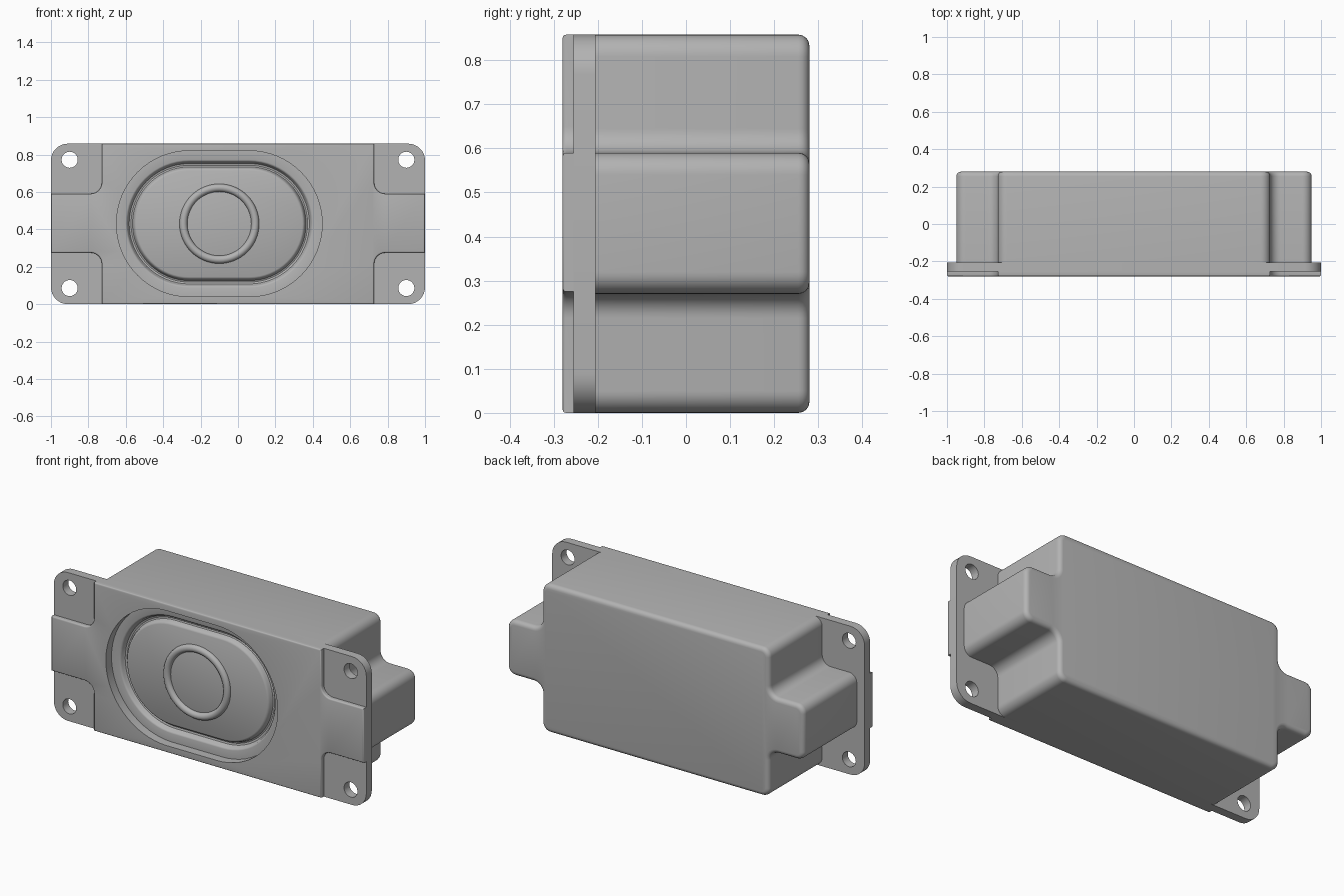
import bpy, bmesh, math
from mathutils import Vector

if "Cube" in bpy.data.objects:
    bpy.data.objects.remove(bpy.data.objects["Cube"], do_unlink=True)

MID = 0.43          # height of the centre line
TOP = 0.858         # overall height
CONE_X = -0.1       # sideways position of the speaker cone

grey = bpy.data.materials.new("grey plastic")
grey.use_nodes = True
grey.diffuse_color = (0.45, 0.45, 0.45, 1)
grey.node_tree.nodes["Principled BSDF"].inputs["Base Color"].default_value = (0.45, 0.45, 0.45, 1)


def finish(bm, name):
    bmesh.ops.recalc_face_normals(bm, faces=bm.faces)
    mesh = bpy.data.meshes.new(name)
    bm.to_mesh(mesh)
    bm.free()
    ob = bpy.data.objects.new(name, mesh)
    bpy.context.collection.objects.link(ob)
    mesh.materials.append(grey)
    return ob


def activate(ob):
    bpy.ops.object.select_all(action="DESELECT")
    ob.select_set(True)
    bpy.context.view_layer.objects.active = ob


def fillet(corners, steps=8):
    """Round each (x, z, radius) corner of a right-angled outline."""
    out = []
    for i, (x, z, r) in enumerate(corners):
        p = Vector((x, z))
        if r == 0:
            out.append(p)
            continue
        a = (Vector(corners[i - 1][:2]) - p).normalized() * r
        b = (Vector(corners[(i + 1) % len(corners)][:2]) - p).normalized() * r
        for k in range(steps + 1):
            t = k / steps * math.pi / 2
            out.append(p + a * (1 - math.sin(t)) + b * (1 - math.cos(t)))
    return out


def cross(w, arm, low, high, r_body, r_in, r_arm):
    """Upright block with one arm on each side."""
    right = [(w, 0, r_body), (w, low, r_in), (arm, low, r_arm),
             (arm, high, r_arm), (w, high, r_in), (w, TOP, r_body)]
    return fillet(right + [(-x, z, r) for x, z, r in reversed(right)])


def stadium(r, half=0.16, steps=32):
    pts = []
    for side in (1, -1):
        for k in range(steps + 1):
            t = -math.pi / 2 + math.pi * k / steps
            pts.append(Vector((CONE_X + side * (half + r * math.cos(t)),
                               MID + side * r * math.sin(t))))
    return pts


def prism(name, outline, y0, y1, bevel_y=None, width=0.0, segments=3):
    """Extrude an outline along y and round the rim at bevel_y."""
    bm = bmesh.new()
    rings = [[bm.verts.new((p.x, y, p.y)) for p in outline] for y in (y0, y1)]
    for ring in rings:
        bm.faces.new(ring)
    n = len(outline)
    for i in range(n):
        j = (i + 1) % n
        bm.faces.new((rings[0][i], rings[0][j], rings[1][j], rings[1][i]))
    bmesh.ops.recalc_face_normals(bm, faces=bm.faces)
    if bevel_y is not None:
        rim = [e for e in bm.edges if all(abs(v.co.y - bevel_y) < 1e-5 for v in e.verts)]
        bmesh.ops.bevel(bm, geom=rim, offset=width, segments=segments,
                        profile=0.5, affect="EDGES")
    return finish(bm, name)


def cut(ob, cutter):
    mod = ob.modifiers.new("cut", "BOOLEAN")
    mod.operation, mod.solver, mod.object = "DIFFERENCE", "EXACT", cutter
    activate(ob)
    bpy.ops.object.modifier_apply(modifier=mod.name)


# Enclosure, mounting plate and raised front face
enclosure = prism("enclosure", cross(0.728, 0.95, 0.27, 0.59, 0.05, 0.055, 0.05),
                  -0.205, 0.28, 0.28, 0.025, 4)
plate = prism("mounting_plate",
              fillet([(1, 0, 0.09), (1, TOP, 0.09), (-1, TOP, 0.09), (-1, 0, 0.09)]),
              -0.255, -0.205)
front_face = prism("front_face", cross(0.728, 1.0, 0.275, 0.59, 0, 0.06, 0),
                   -0.28, -0.255, -0.28, 0.008)

# Opening for the cone, and the four screw holes
opening = prism("opening_cutter", stadium(0.39), -0.4, -0.18)
opening.hide_render = True
for part in (enclosure, plate, front_face):
    cut(part, opening)
bpy.data.objects.remove(opening, do_unlink=True)

for x in (-0.9, 0.9):
    for z in (0.086, 0.772):
        bpy.ops.mesh.primitive_cylinder_add(vertices=32, radius=0.043, depth=0.3,
                                            location=(x, -0.23, z),
                                            rotation=(math.pi / 2, 0, 0))
        hole = bpy.context.object
        hole.hide_render = True
        cut(plate, hole)
        bpy.data.objects.remove(hole, do_unlink=True)

# Cone: ledge, rolled groove and flat centre, as nested stadium rings
profile = [(0.39, -0.18), (0.39, -0.228), (0.342, -0.228), (0.336, -0.226),
           (0.331, -0.220), (0.328, -0.208), (0.322, -0.200), (0.312, -0.197),
           (0.304, -0.200), (0.299, -0.210), (0.296, -0.219), (0.291, -0.225),
           (0.284, -0.228)]
bm = bmesh.new()
previous = None
for r, y in profile:
    ring = [bm.verts.new((p.x, y, p.y)) for p in stadium(r)]
    if previous:
        for i in range(len(ring)):
            j = (i + 1) % len(ring)
            bm.faces.new((previous[i], previous[j], ring[j], ring[i]))
    previous = ring
bm.faces.new(previous)
bm.faces.new([v for v in list(bm.verts)[:len(previous)]])
cone = finish(bm, "speaker_cone")

# Raised ring around the dust cap
bpy.ops.mesh.primitive_torus_add(major_segments=64, minor_segments=16,
                                 major_radius=0.192, minor_radius=0.021,
                                 location=(CONE_X, -0.228, MID),
                                 rotation=(math.pi / 2, 0, 0))
cap_ring = bpy.context.object
cap_ring.name = "dust_cap_ring"
cap_ring.data.materials.append(grey)

for ob in (enclosure, plate, front_face, cone, cap_ring):
    activate(ob)
    bpy.ops.object.shade_smooth_by_angle(angle=math.radians(35))
